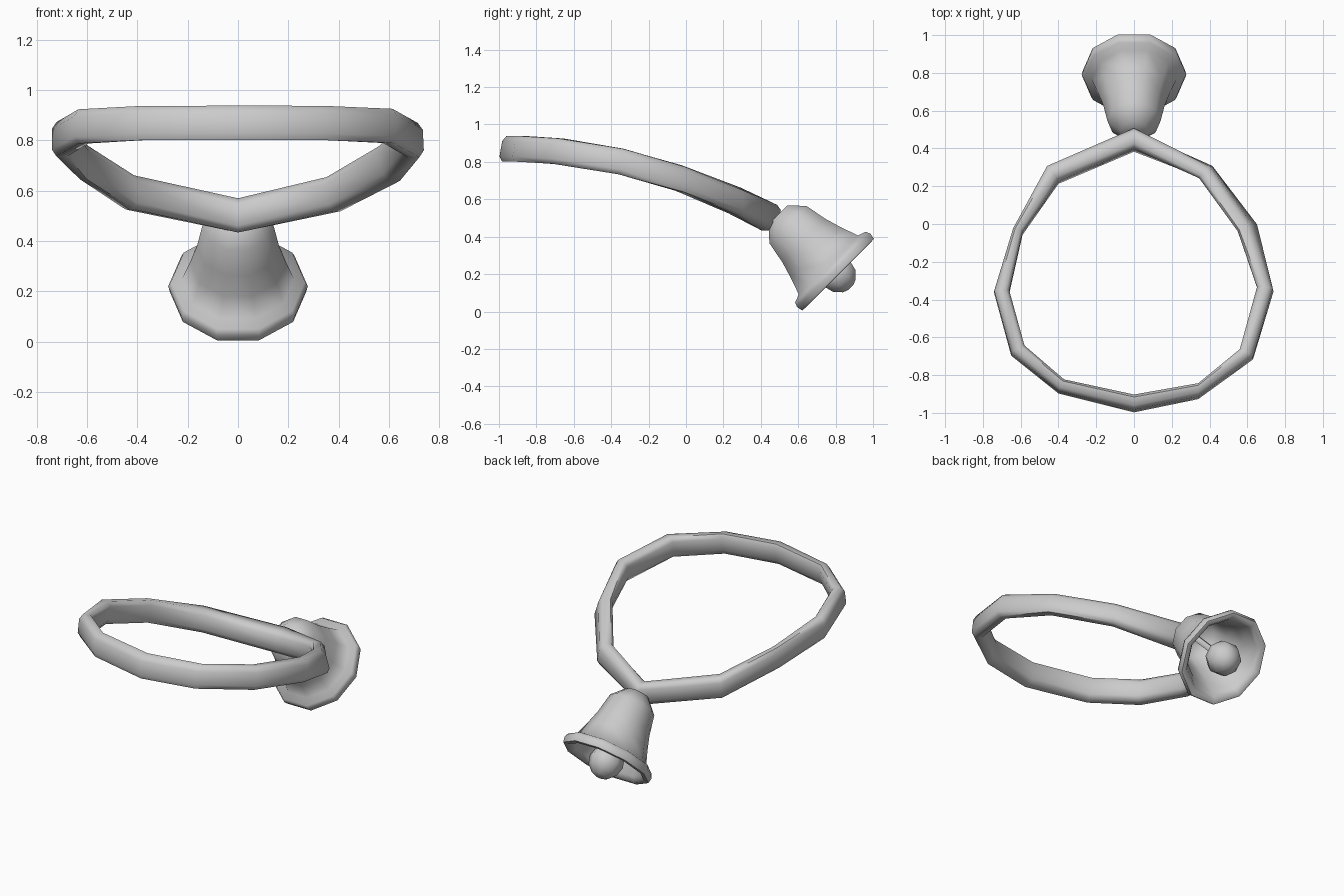
import bpy, bmesh, math
from mathutils import Vector, Matrix

cube = bpy.data.objects.get("Cube")
if cube:
    bpy.data.objects.remove(cube, do_unlink=True)

# Single plain grey
grey = bpy.data.materials.new("plain_grey")
grey.use_nodes = True
COLOUR = (0.6, 0.6, 0.6, 1)
grey.diffuse_color = COLOUR
grey.node_tree.nodes["Principled BSDF"].inputs["Base Color"].default_value = COLOUR


def skin(name, rings, closed=False, caps=(False, False), angle=60):
    """Bridge a list of equal-sized point rings into a smooth-shaded object."""
    bm = bmesh.new()
    rows = [[bm.verts.new(p) for p in ring] for ring in rings]
    pairs = list(zip(rows, rows[1:]))
    if closed:
        pairs.append((rows[-1], rows[0]))
    for a, b in pairs:
        for i in range(len(a)):
            j = (i + 1) % len(a)
            bm.faces.new((a[i], a[j], b[j], b[i]))
    for row, cap in ((rows[0], caps[0]), (rows[-1], caps[1])):
        if cap:
            bm.faces.new(row)
    bmesh.ops.recalc_face_normals(bm, faces=bm.faces)
    mesh = bpy.data.meshes.new(name)
    bm.to_mesh(mesh)
    bm.free()
    mesh.materials.append(grey)
    obj = bpy.data.objects.new(name, mesh)
    bpy.context.collection.objects.link(obj)
    bpy.ops.object.select_all(action="DESELECT")
    obj.select_set(True)
    bpy.context.view_layer.objects.active = obj
    bpy.ops.object.shade_smooth_by_angle(angle=math.radians(angle))
    return obj


# Collar band: outer and inner plan points, drooping toward the bell
OUTER = [(0, .5), (.42, .32), (.66, .01), (.74, -.35), (.63, -.71), (.34, -.92),
         (0, -.99), (-.4, -.89), (-.65, -.69), (-.74, -.36), (-.64, -.03), (-.46, .3)]
INNER = [(0, .39), (.34, .23), (.54, -.05), (.65, -.34), (.56, -.67), (.34, -.85),
         (0, -.91), (-.37, -.83), (-.58, -.65), (-.66, -.36), (-.59, -.05), (-.4, .22)]
SECTION = [(1, -.6), (1, .6), (.55, 1), (-.55, 1), (-1, .6), (-1, -.6), (-.55, -1), (.55, -1)]
HALF_HEIGHT = .068

rings = []
for o, i in zip(OUTER, INNER):
    o, i = Vector(o), Vector(i)
    mid, half = (o + i) / 2, (o - i).length / 2
    out = (o - i).normalized()
    lean = max(0, half - .042) if mid.x > .1 else 0   # one side is slightly twisted
    z = .7 - .36 * mid.y - .19 * mid.y ** 2
    ring = []
    for u, v in SECTION:
        p = mid + out * (u * (half - lean) - v * lean)
        ring.append((p.x, p.y + v * .012, z + v * HALF_HEIGHT))
    rings.append(ring)
skin("collar_band", rings, closed=True)

# Bell frame: local z runs from the open mouth up to the crown
TILT = Matrix.Translation((0, .8, .21)) @ Matrix.Rotation(math.radians(45), 4, "X")


def lathe(name, profile, sides, caps, squash=1.0):
    rings = []
    for r, t in profile:
        ring = []
        for k in range(sides):
            a = math.tau * (k + .5) / sides + math.pi / 2
            ring.append(TILT @ Vector((r * squash * math.cos(a), r * math.sin(a), t)))
        rings.append(ring)
    return skin(name, rings, caps=caps)


# Bell shell: crown, flared outside, thick lip, then the hollow inside
lathe("bell", [(.075, .435), (.148, .36), (.172, .24), (.2, .15), (.235, .055),
               (.28, .04), (.292, .015), (.285, -.018), (.258, -.02), (.235, .01),
               (.19, .1), (.15, .23), (.125, .34), (.06, .38)],
      10, (True, True), squash=.95)

# Clapper ball and its stem
ball = [(.105 * math.sin(a), -.012 - .105 * math.cos(a))
        for a in (math.pi * n / 6 for n in range(1, 6))]
lathe("clapper", [(.02, -.115)] + ball + [(.02, .093)], 8, (True, True))
lathe("clapper_stem", [(.02, .08), (.02, .385)], 6, (True, True))
